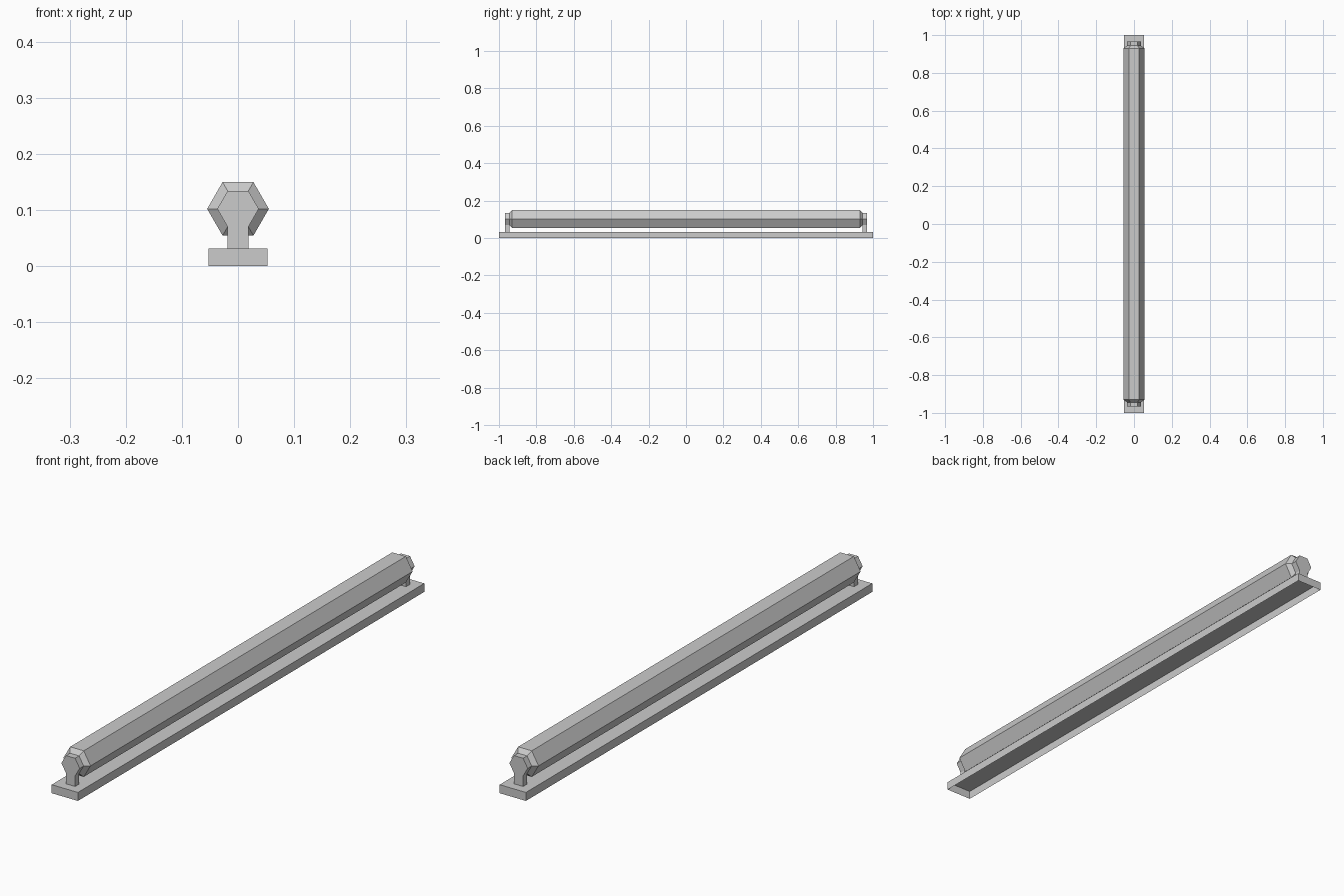
import bpy, bmesh
from math import cos, sin, radians

if "Cube" in bpy.data.objects:
    bpy.data.objects.remove(bpy.data.objects["Cube"])

AXIS_Z = 0.102      # height of the tube centre line
TUBE_R, CAP_R = 0.055, 0.037
BASE_TOP = 0.031


def new_object(name, bm):
    bmesh.ops.recalc_face_normals(bm, faces=bm.faces)
    mesh = bpy.data.meshes.new(name)
    bm.to_mesh(mesh)
    bm.free()
    ob = bpy.data.objects.new(name, mesh)
    bpy.context.collection.objects.link(ob)
    return ob


def hexagon(r):
    return [(r * cos(radians(60 * i)), AXIS_Z + r * sin(radians(60 * i))) for i in range(6)]


def loft(name, sections):
    """Skin matching (y, xz-profile) sections and close both ends."""
    bm = bmesh.new()
    rings = [[bm.verts.new((x, y, z)) for x, z in prof] for y, prof in sections]
    for a, b in zip(rings, rings[1:]):
        n = len(a)
        for i in range(n):
            j = (i + 1) % n
            bm.faces.new((a[i], a[j], b[j], b[i]))
    bm.faces.new(rings[0])
    bm.faces.new(rings[-1])
    return new_object(name, bm)


# Hexagonal tube with chamfered ends
loft("tube", [(-0.944, hexagon(CAP_R)), (-0.93, hexagon(TUBE_R)),
              (0.93, hexagon(TUBE_R)), (0.944, hexagon(CAP_R))])

# End brackets: hexagonal head on a straight stem
head = hexagon(CAP_R)
half = CAP_R / 2
profile = head[:5] + [(-half, BASE_TOP), (half, BASE_TOP)] + head[5:]
for side, name in ((-1, "front_bracket"), (1, "back_bracket")):
    loft(name, [(side * 0.944, profile), (side * 0.967, profile)])

# Mounting base: shallow tray, open underneath
bm = bmesh.new()
bmesh.ops.create_cube(bm, size=1)
for v in bm.verts:
    v.co = (v.co.x * 0.106, v.co.y * 2, (v.co.z + 0.5) * BASE_TOP)
bm.normal_update()
bottom = [f for f in bm.faces if f.normal.z < -0.9]
bmesh.ops.delete(bm, geom=bottom, context='FACES_ONLY')
base = new_object("base", bm)
# keep the tray walls facing outwards
top = max(base.data.polygons, key=lambda p: p.center.z)
if top.normal.z < 0:
    base.data.flip_normals()
